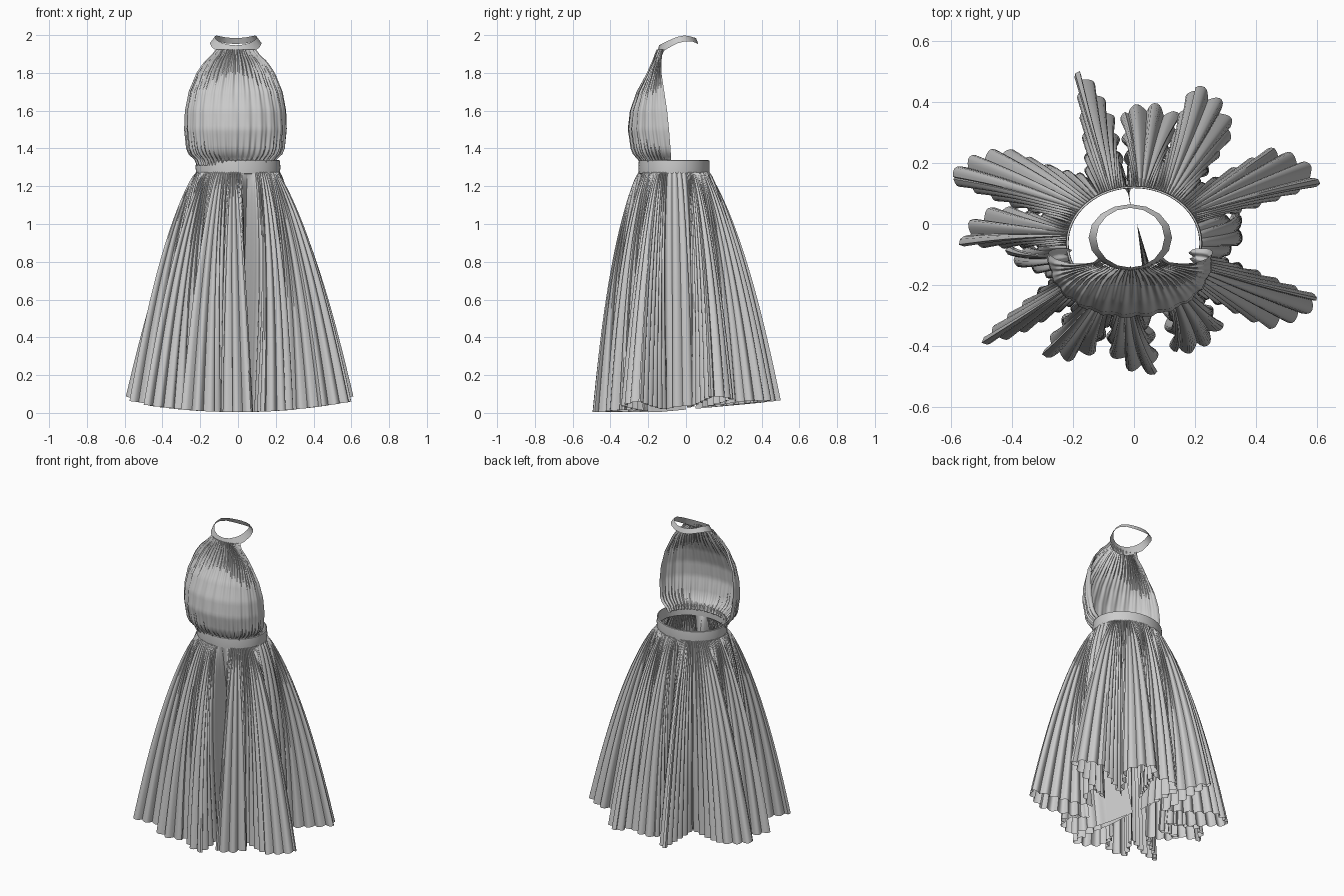
import bpy, bmesh, math
from mathutils import Vector

if "Cube" in bpy.data.objects:
    bpy.data.objects.remove(bpy.data.objects["Cube"])

mat = bpy.data.materials.new("grey_fabric")
mat.use_nodes = True
COLOUR = (0.6, 0.6, 0.6, 1)
mat.diffuse_color = COLOUR
mat.node_tree.nodes["Principled BSDF"].inputs["Base Color"].default_value = COLOUR

CENTRE = Vector((0, -0.063))
RX, RY = 0.22, 0.185          # waist ellipse


def interp(table, v):
    """Linear interpolation of the rows of a table by their first column."""
    if v <= table[0][0]:
        return table[0][1:]
    for a, b in zip(table, table[1:]):
        if v <= b[0]:
            f = (v - a[0]) / (b[0] - a[0])
            return tuple(p + (q - p) * f for p, q in zip(a[1:], b[1:]))
    return table[-1][1:]


def loft(name, rows, closed, angle=40):
    """Skin a list of equally long point rows into one smooth sheet."""
    bm = bmesh.new()
    vr = [[bm.verts.new(p) for p in row] for row in rows]
    n = len(rows[0])
    for a, b in zip(vr, vr[1:]):
        for i in range(n if closed else n - 1):
            j = (i + 1) % n
            bm.faces.new((a[i], a[j], b[j], b[i]))
    me = bpy.data.meshes.new(name)
    bm.to_mesh(me)
    bm.free()
    ob = bpy.data.objects.new(name, me)
    bpy.context.collection.objects.link(ob)
    me.materials.append(mat)
    bpy.ops.object.select_all(action='DESELECT')
    ob.select_set(True)
    bpy.context.view_layer.objects.active = ob
    bpy.ops.object.shade_smooth_by_angle(angle=math.radians(angle))


def waist(a, s=1.0):
    return CENTRE + Vector((RX * math.cos(a), RY * math.sin(a))) * s


# Skirt: outer corners of each large fold at the hem, counter-clockwise
folds = [
    (0.33, -0.07, 0.33, 0.03), (0.60, 0.14, 0.46, 0.24), (0.32, 0.31, 0.20, 0.45),
    (0.14, 0.35, -0.03, 0.37), (-0.08, 0.35, -0.18, 0.495), (-0.43, 0.24, -0.60, 0.15),
    (-0.45, 0.05, -0.56, -0.06), (-0.41, -0.09, -0.33, -0.14), (-0.49, -0.38, -0.36, -0.34),
    (-0.29, -0.42, -0.13, -0.41), (-0.08, -0.41, 0.07, -0.48), (0.14, -0.42, 0.28, -0.33),
    (0.44, -0.33, 0.60, -0.25)]
tips = [(Vector(f[:2]), Vector(f[2:])) for f in folds]
count = len(tips)
# Two valleys tuck far inside, at the centre back and centre front
deep = {4: Vector((-0.01, 0.05)), 11: Vector((0.01, 0.0))}


def valley_angle(i):
    d = (tips[i - 1][1] - CENTRE).normalized() + (tips[i % count][0] - CENTRE).normalized()
    return math.atan2(d.y / RY, d.x / RX)


angles = [valley_angle(i) for i in range(count)]
angles.append(angles[0] + 2 * math.pi)
for i in range(1, count):
    while angles[i] < angles[i - 1]:
        angles[i] += 2 * math.pi
valleys = [deep.get(i, waist(a, 1.15)) for i, a in enumerate(angles)]

STEPS = 8                      # samples per pleat
hem, top_angle, ripple = [], [], []
for i, (a, b) in enumerate(tips):
    mid = (a + b) / 2
    mid += (mid - CENTRE).normalized() * 0.025
    path = [valleys[i], a, mid, b, valleys[i + 1]]
    table, length = [], 0
    for k, p in enumerate(path):
        length += (p - path[k - 1]).length if k else 0
        table.append((length, p.x, p.y))
    pleats = max(4, round(length / 0.066))
    for k in range(pleats * STEPS):
        u = k / (pleats * STEPS)
        p = Vector(interp(table, u * length))
        hem.append(p)
        top_angle.append(angles[i] + (angles[i + 1] - angles[i]) * u)
        # Pleats are fullest at the outer edge and fade out inside
        full = min(1, max(0, ((p - CENTRE).length - 0.12) / 0.2))
        ripple.append((abs(math.sin(math.pi * pleats * u)) - 0.4) * full)

n = len(hem)
rows = []
for r in range(25):
    t = (r / 24) ** 1.3
    f = t ** 0.77
    flat = []
    for i in range(n):
        d = Vector((math.cos(top_angle[i]), math.sin(top_angle[i])))
        bulge = max(0.022, 0.06 - 0.2 * abs((hem[i] - CENTRE).length - 0.25))
        flat.append(waist(top_angle[i], 0.99).lerp(hem[i], f) + d * bulge * math.sin(math.pi * f))
    row = []
    for i, p in enumerate(flat):
        tan = (flat[(i + 2) % n] - flat[i - 2]).normalized()
        q = p + Vector((tan.y, -tan.x)) * ripple[i] * (0.008 + 0.02 * t)
        low = 0.004 + 0.16 * hem[i].x ** 2 + 0.09 * max(0, hem[i].y + 0.15)
        row.append((q.x, q.y, 1.275 + (low - 1.275) * t))
    rows.append(row)
loft("pleated_skirt", rows, True)

# Waistband: closed rounded strip
band = [(1.265, 0.98), (1.268, 1.01), (1.30, 1.02), (1.335, 1.01), (1.338, 0.98),
        (1.30, 0.975), (1.265, 0.98)]
rows = [[(*waist(2 * math.pi * k / 64, s), z) for k in range(64)] for z, s in band]
loft("waistband", rows, True)

# Halter bodice: height, half width, front y, side edge y
bodice = [(1.31, 0.200, -0.232, -0.085), (1.345, 0.214, -0.248, -0.08),
          (1.365, 0.242, -0.272, -0.08), (1.40, 0.258, -0.288, -0.082),
          (1.50, 0.270, -0.306, -0.09), (1.60, 0.266, -0.294, -0.10),
          (1.70, 0.245, -0.257, -0.115), (1.80, 0.20, -0.20, -0.13),
          (1.86, 0.158, -0.172, -0.13), (1.90, 0.115, -0.157, -0.125),
          (1.925, 0.098, -0.147, -0.11)]
COLS = 252
rows = []
for r in range(42):
    z = 1.31 + 0.615 * r / 41
    w, yf, yb = interp(bodice, z)
    # Gathers are crisp at neck and waist, soft over the bust
    fade = min(1, 0.12 + (abs(z - 1.58) / 0.25) ** 2)
    row = []
    for k in range(COLS + 1):
        u = k / COLS
        a = math.pi * (u - 0.5)
        g = math.sin(2 * math.pi * 28 * u + 2 * math.sin(9 * u + 3 * z))
        g = 0.006 * g * fade + 0.003 * math.sin(2 * math.pi * 11 * u + 4 * z)
        x = (w + g) * math.sin(a) - 0.012
        y = yb + (yf - yb - g) * max(0, math.cos(a)) ** 0.8
        row.append((x, y, z))
    rows.append(row)
loft("halter_bodice", rows, False)

# Neck band: faceted loop, low in front and dipping at the nape
upper = [(-0.145, 1.945), (-0.10, 1.968), (-0.05, 1.99), (0.0, 2.0), (0.05, 1.985)]
lower = [(-0.155, 1.895), (-0.10, 1.928), (-0.04, 1.960), (0.02, 1.972), (0.065, 1.953)]
rows = []
for rx, ry, heights in ((0.137, 0.11, lower), (0.112, 0.098, upper)):
    row = []
    for k in range(16):
        a = 2 * math.pi * k / 16
        y = -0.045 + ry * math.sin(a)
        row.append((-0.012 + rx * math.cos(a), y, interp(heights, y)[0]))
    rows.append(row)
loft("neck_band", rows, True)
